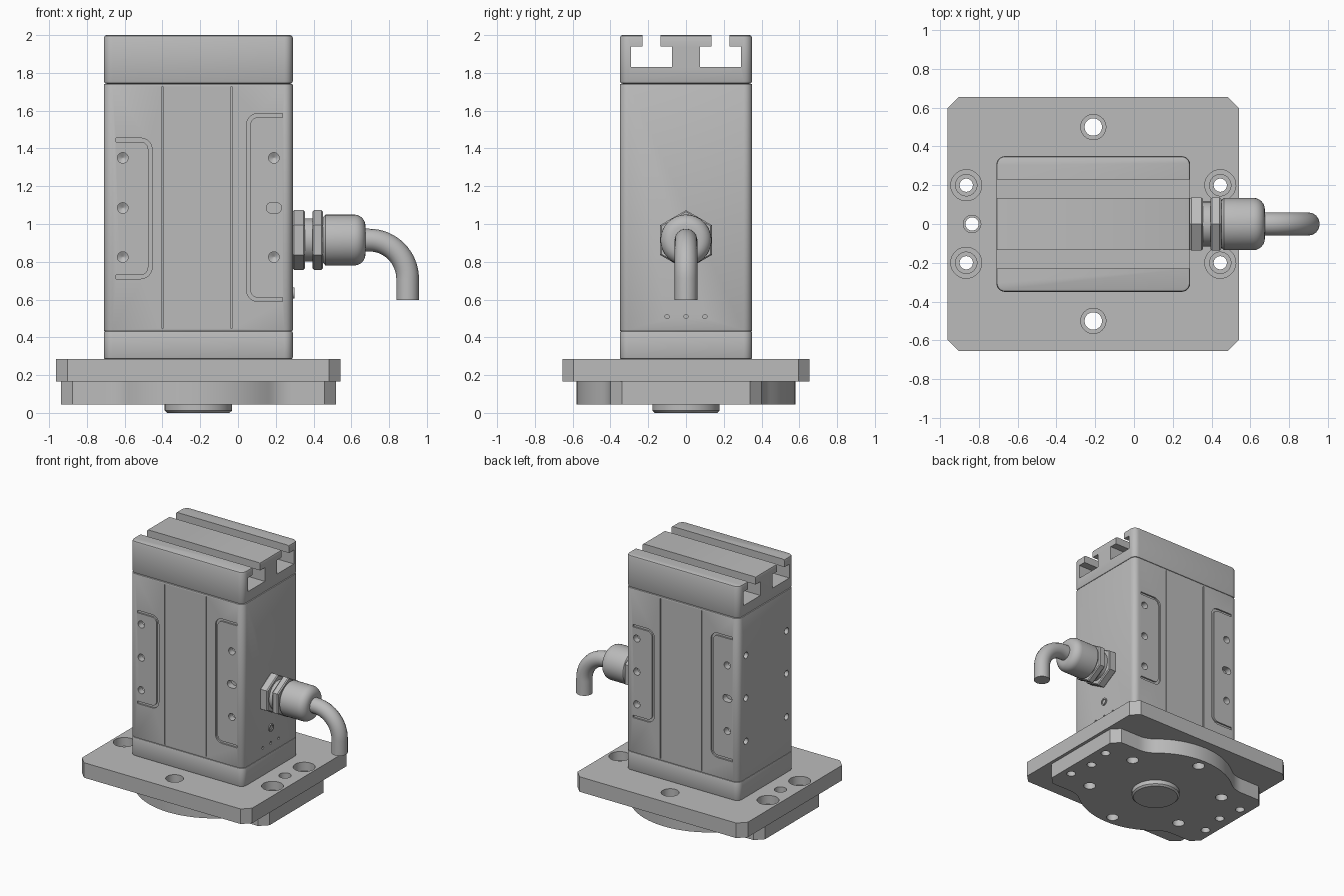
import bpy
import bmesh
from math import sin, cos, pi, radians

cube = bpy.data.objects.get("Cube")
if cube:
    bpy.data.objects.remove(cube, do_unlink=True)

metal = bpy.data.materials.new("light grey metal")
metal.use_nodes = True
GREY = (0.5, 0.5, 0.5, 1)
metal.diffuse_color = GREY
metal.node_tree.nodes["Principled BSDF"].inputs["Base Color"].default_value = GREY

CX = -0.21           # centre of the housing along x
HALF_Y = 0.35        # half depth of the housing
FRAMES = {
    "X": lambda u, v, w: (w, u, v),
    "Y": lambda u, v, w: (u, w, v),
    "Z": lambda u, v, w: (u, v, w),
}


def skin(name, rings, axis):
    """Closed solid through equal rings of (u, v, w) points."""
    bm = bmesh.new()
    loops = [[bm.verts.new(FRAMES[axis](*p)) for p in ring] for ring in rings]
    n = len(loops[0])
    for a, b in zip(loops, loops[1:]):
        for i in range(n):
            j = (i + 1) % n
            bm.faces.new((a[i], a[j], b[j], b[i]))
    bm.faces.new(loops[0])
    bm.faces.new(loops[-1])
    bmesh.ops.recalc_face_normals(bm, faces=bm.faces[:])
    mesh = bpy.data.meshes.new(name)
    bm.to_mesh(mesh)
    bm.free()
    mesh.materials.append(metal)
    ob = bpy.data.objects.new(name, mesh)
    bpy.context.collection.objects.link(ob)
    return ob


def prism(name, outline, lo, hi, axis="Z"):
    return skin(name, [[(u, v, w) for u, v in outline] for w in (lo, hi)], axis)


def lathe(name, profile, centre, axis="Z", sides=32):
    """Turned solid: profile is (position along axis, radius)."""
    cu, cv = centre
    angles = [pi / 6 + 2 * pi * i / sides for i in range(sides)]
    return skin(name, [[(cu + r * cos(t), cv + r * sin(t), w) for t in angles]
                       for w, r in profile], axis)


def rounded_rect(cu, cv, width, height, r, steps=6):
    pts = []
    for k, (su, sv) in enumerate(((1, 1), (-1, 1), (-1, -1), (1, -1))):
        for i in range(steps + 1):
            t = (k + i / steps) * pi / 2
            pts.append((cu + su * (width / 2 - r) + r * cos(t),
                        cv + sv * (height / 2 - r) + r * sin(t)))
    return pts


def select(ob):
    bpy.ops.object.select_all(action="DESELECT")
    ob.select_set(True)
    bpy.context.view_layer.objects.active = ob


def bevel(ob, width, segments=2):
    mod = ob.modifiers.new("soft_edges", "BEVEL")
    mod.width, mod.segments = width, segments
    mod.limit_method, mod.angle_limit = "ANGLE", radians(35)
    select(ob)
    bpy.ops.object.modifier_apply(modifier=mod.name)


def cut(ob, cutters):
    for cutter in cutters:
        cutter.hide_render = True
        mod = ob.modifiers.new("cut", "BOOLEAN")
        mod.operation, mod.solver, mod.object = "DIFFERENCE", "EXACT", cutter
        select(ob)
        bpy.ops.object.modifier_apply(modifier=mod.name)
        bpy.data.objects.remove(cutter, do_unlink=True)


def smooth(ob):
    select(ob)
    bpy.ops.object.shade_smooth_by_angle(angle=radians(30))


# Mounting plate with chamfered corners and counterbored holes
hx, hy, c = 0.7525, 0.655, 0.06
corner = [(hx, hy - c), (hx - c, hy)]
octagon = (corner + [(-x, y) for x, y in reversed(corner)]
           + [(-x, -y) for x, y in corner] + [(x, -y) for x, y in reversed(corner)])
plate = prism("mounting_plate", [(CX + x, y) for x, y in octagon], 0.165, 0.285)
holes = []
for s in (1, -1):
    for t in (1, -1):
        holes.append(lathe("bolt_hole", [(0.1, 0.055), (0.215, 0.055), (0.215, 0.08), (0.35, 0.08)],
                           (CX + s * 0.655, t * 0.2)))
    holes.append(lathe("side_hole", [(0.1, 0.065), (0.35, 0.065)], (CX, s * 0.5)))
    holes.append(lathe("pin_hole", [(0.1, 0.045), (0.35, 0.045)], (CX + s * 0.625, 0)))
cut(plate, holes)
smooth(plate)

# Lower flange: round disc blended into two end wings
blend = radians(50.3)
quarter = [(0.7275, 0.34), (0.6675, 0.4)]
for i in range(9):
    t = -pi / 2 + (blend - pi / 2) * i / 8
    quarter.append((0.498 + 0.2 * cos(t), 0.6 + 0.2 * sin(t)))
for i in range(1, 9):
    t = blend + (pi / 2 - blend) * i / 8
    quarter.append((0.58 * cos(t), 0.58 * sin(t)))
back = quarter[-2::-1]
outline = (quarter + [(-x, y) for x, y in back]
           + [(-x, -y) for x, y in quarter] + [(x, -y) for x, y in back])
flange = prism("lower_flange", [(CX + x, y) for x, y in outline], 0.045, 0.165)
holes = []
for k in range(6):
    t = pi / 6 + k * pi / 3
    top = 0.2 if k % 3 == 1 else 0.13
    holes.append(lathe("ring_hole", [(0, 0.045), (top, 0.045)],
                       (CX + 0.5 * cos(t), 0.5 * sin(t))))
for s in (1, -1):
    for x, y in ((0.655, 0.2), (0.625, 0), (0.655, -0.2)):
        holes.append(lathe("wing_hole", [(0, 0.034), (0.2, 0.034)], (CX + s * x, y)))
cut(flange, holes)
smooth(flange)

# Centring boss underneath
smooth(lathe("centring_boss", [(0, 0.165), (0.012, 0.178), (0.06, 0.178)], (CX, 0), sides=48))

# Housing: foot, main body and slotted cap
footprint = rounded_rect(CX, 0, 1.0, 2 * HALF_Y, 0.045)
foot = prism("housing_foot", footprint, 0.285, 0.433)
body = prism("housing_body", footprint, 0.433, 1.742)
cap = prism("slotted_cap", footprint, 1.742, 2.0)
for part, width in ((foot, 0.008), (body, 0.006), (cap, 0.014)):
    bevel(part, width)
smooth(foot)

# T-slots through the cap
slots = []
for s in (1, -1):
    tee = [(0.135, 2.1), (0.135, 1.94), (0.075, 1.94), (0.075, 1.83),
           (0.29, 1.83), (0.29, 1.94), (0.23, 1.94), (0.23, 2.1)]
    slots.append(prism("t_slot", [(s * y, z) for y, z in tee], -1, 1, "X"))
cut(cap, slots)
smooth(cap)


def bracket(tip, spine, z0, z1, r=0.06, width=0.02):
    """C-shaped ribbon outline opening towards the tip."""
    d = 1 if tip > spine else -1

    def edge(q):
        arc = [(spine + d * (r - q * sin(i * pi / 12)), q * cos(i * pi / 12)) for i in range(7)]
        upper = [(tip, z1 - r + q)] + [(x, z1 - r + h) for x, h in arc]
        lower = [(x, z0 + r - h) for x, h in reversed(arc)] + [(tip, z0 + r - q)]
        return upper + lower

    return edge(r) + edge(r - width)[::-1]


# Body details, the back being the front turned half round
cutters = []
for s in (1, -1):
    def side_x(x):
        return CX + s * x

    def face_prism(name, pts, depth):
        return prism(name, [(side_x(x), z) for x, z in pts],
                     -s * (HALF_Y + 0.02), -s * (HALF_Y - depth), "Y")

    for x in (-0.19, 0.175):
        cutters.append(face_prism("panel_seam", rounded_rect(x, 1.0875, 0.007, 1.28, 0.002, 1), 0.008))
    cutters.append(face_prism("long_groove", bracket(0.445, 0.255, 0.59, 1.585), 0.012))
    cutters.append(face_prism("short_groove", bracket(-0.435, -0.245, 0.71, 1.455), 0.012))
    cutters.append(face_prism("oval_hole", rounded_rect(0.4, 1.085, 0.08, 0.056, 0.027), 0.05))
    for x, z in ((0.4, 1.35), (0.4, 0.825), (-0.4, 1.35), (-0.4, 1.085), (-0.4, 0.825)):
        drill = [(HALF_Y + 0.02, 0.028), (HALF_Y - 0.05, 0.028), (HALF_Y - 0.065, 0.002)]
        cutters.append(lathe("face_hole", [(-s * w, r) for w, r in drill],
                             (side_x(x), z), "Y", 24))
    for z in (0.735, 1.08, 1.42):
        cutters.append(lathe("end_hole", [(-0.73, 0.025), (-0.66, 0.025)], (s * 0.256, z), "X", 24))
for y in (-0.1, 0, 0.1):
    cutters.append(lathe("small_dot", [(0.28, 0.011), (0.31, 0.011)], (y, 0.51), "X", 16))
cut(body, cutters)
smooth(body)

# Small ring fitting under the cable gland
smooth(lathe("ring_fitting", [(0.28, 0.03), (0.298, 0.03), (0.298, 0.02), (0.291, 0.02)],
             (0, 0.635), "X", 24))

# Cable gland: two hex nuts, a neck and a domed cap
AXIS_Z = 0.915
for name, x0, x1 in (("rear_hex_nut", 0.288, 0.355), ("front_hex_nut", 0.395, 0.45)):
    lathe(name, [(x0, 0.15), (x0 + 0.008, 0.158), (x1 - 0.008, 0.158), (x1, 0.15)],
          (0, AXIS_Z), "X", 6)
smooth(lathe("gland_neck", [(0.3, 0.115), (0.47, 0.115)], (0, AXIS_Z), "X"))
dome = [(0.45, 0.12), (0.463, 0.135)]
for i in range(7):
    t = i * pi / 12
    dome.append((0.615 + 0.06 * sin(t), 0.075 + 0.06 * cos(t)))
smooth(lathe("gland_cap", dome, (0, AXIS_Z), "X", 40))

# Cable bending downwards
BEND = 0.205
path = [(0.64, AXIS_Z)]
for i in range(17):
    t = i * pi / 32
    path.append((0.693 + BEND * sin(t), AXIS_Z - BEND + BEND * cos(t)))
path.append((0.693 + BEND, 0.597))
curve = bpy.data.curves.new("cable", "CURVE")
curve.dimensions = "3D"
curve.bevel_depth, curve.bevel_resolution, curve.use_fill_caps = 0.06, 6, True
spline = curve.splines.new("POLY")
spline.points.add(len(path) - 1)
for point, (x, z) in zip(spline.points, path):
    point.co = (x, 0, z, 1)
curve.materials.append(metal)
cable = bpy.data.objects.new("cable", curve)
bpy.context.collection.objects.link(cable)
select(cable)
bpy.ops.object.convert(target="MESH")
smooth(bpy.context.view_layer.objects.active)
